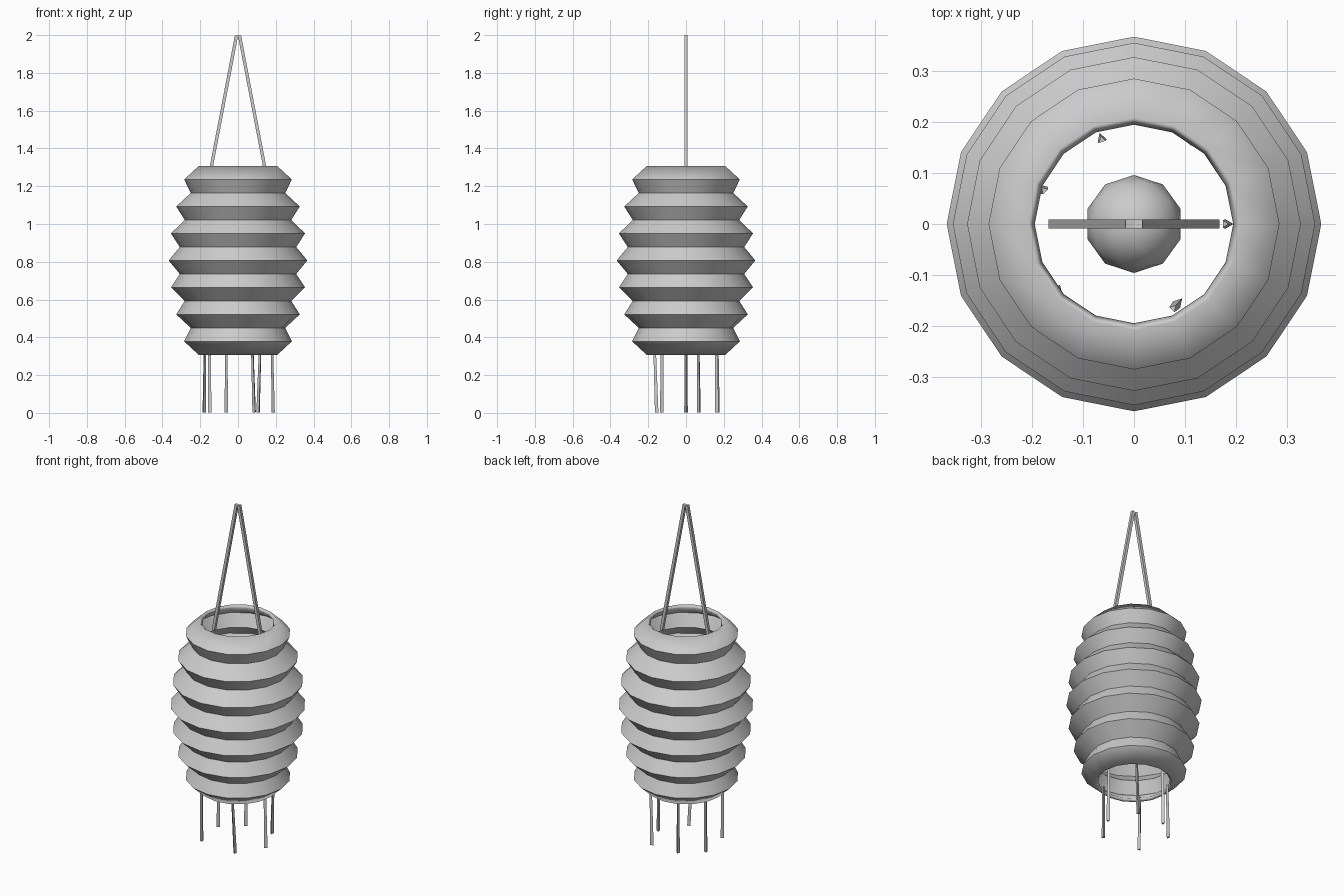
import bpy, bmesh, math
from mathutils import Vector

if "Cube" in bpy.data.objects:
    bpy.data.objects.remove(bpy.data.objects["Cube"])


def add_object(name, bm, smooth=False):
    bmesh.ops.recalc_face_normals(bm, faces=bm.faces)
    mesh = bpy.data.meshes.new(name)
    bm.to_mesh(mesh)
    bm.free()
    ob = bpy.data.objects.new(name, mesh)
    bpy.context.collection.objects.link(ob)
    if smooth:
        bpy.ops.object.select_all(action='DESELECT')
        ob.select_set(True)
        bpy.context.view_layer.objects.active = ob
        bpy.ops.object.shade_smooth_by_angle(angle=math.radians(30))
    return ob


def aligned(bm, a, b):
    # move geometry built along z to span from a to b
    d = b - a
    m = d.to_track_quat('Z', 'Y').to_matrix().to_4x4()
    m.translation = (a + b) / 2
    bmesh.ops.transform(bm, matrix=m, verts=bm.verts)


# Pleated paper shade: 16 sides, zigzag profile, open at both ends
half = [0.208, 0.285, 0.25, 0.327, 0.282, 0.355, 0.308, 0.367]
radii = half[:-1] + [0.367] + half[-2::-1]
z0, step, sides = 0.307, 1.0 / 14, 16
bm = bmesh.new()
rings = []
for k, r in enumerate(radii):
    rings.append([bm.verts.new((r * math.cos(i * math.tau / sides),
                                r * math.sin(i * math.tau / sides),
                                z0 + k * step)) for i in range(sides)])
for lo, hi in zip(rings, rings[1:]):
    for i in range(sides):
        j = (i + 1) % sides
        bm.faces.new((lo[i], lo[j], hi[j], hi[i]))
shade = add_object("paper_shade", bm, smooth=True)
solid = shade.modifiers.new("thickness", 'SOLIDIFY')
solid.thickness = 0.02
solid.offset = -1

# Round bulb inside
bm = bmesh.new()
bmesh.ops.create_icosphere(bm, subdivisions=2, radius=0.096)
bmesh.ops.translate(bm, verts=bm.verts, vec=(0, 0, 0.807))
bulb = add_object("bulb", bm)
for p in bulb.data.polygons:
    p.use_smooth = True

# Two hanger rods meeting at the top
for side, sx in (("left", -1), ("right", 1)):
    bm = bmesh.new()
    a, b = Vector((sx * 0.159, 0, 1.21)), Vector((sx * 0.008, 0, 1.998))
    bmesh.ops.create_cube(bm, size=1)
    bmesh.ops.scale(bm, verts=bm.verts, vec=(0.017, 0.017, (b - a).length))
    aligned(bm, a, b)
    add_object("hanger_rod_" + side, bm)

# Thin three-sided tassel strands: (top x, y), (bottom x, y)
strands = [((0.178, 0), (0.184, 0)),
           ((0.118, 0.162), (0.108, 0.164)),
           ((-0.063, 0.165), (-0.064, 0.168)),
           ((-0.176, 0.066), (-0.180, 0.070)),
           ((-0.150, -0.128), (-0.148, -0.130)),
           ((0.077, -0.165), (0.087, -0.154))]
for n, (top, bot) in enumerate(strands):
    bm = bmesh.new()
    a, b = Vector((*bot, 0.003)), Vector((*top, 0.33))
    bmesh.ops.create_cone(bm, cap_ends=True, segments=3, radius1=0.011,
                          radius2=0.008, depth=(b - a).length)
    aligned(bm, a, b)
    add_object(f"tassel_strand_{n + 1}", bm)
